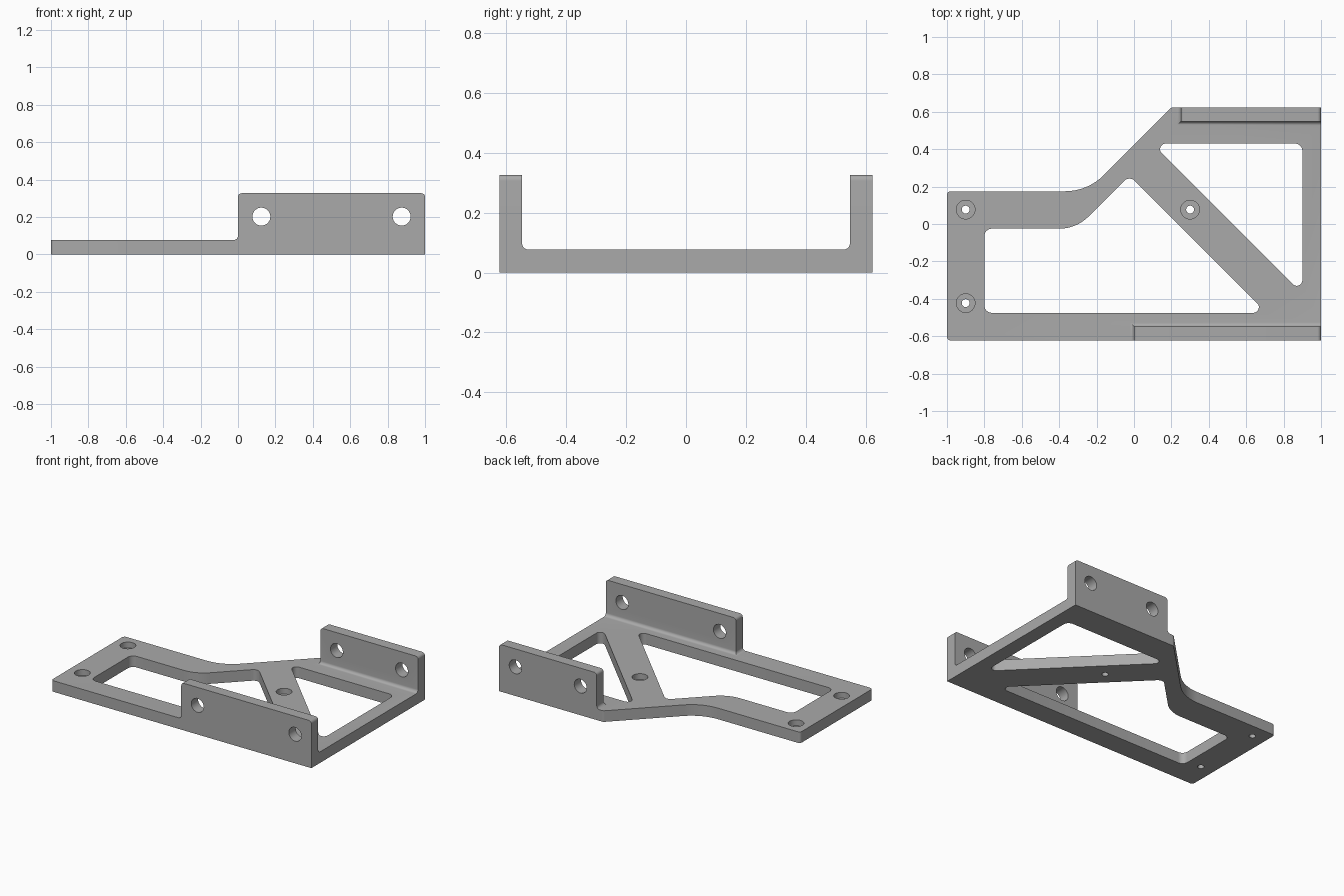
import bpy, bmesh, math
from mathutils import Vector

default = bpy.data.objects.get("Cube")
if default:
    bpy.data.objects.remove(default, do_unlink=True)

grey = bpy.data.materials.new("machined_grey")
grey.use_nodes = True
grey.diffuse_color = (0.4, 0.4, 0.4, 1)
grey.node_tree.nodes["Principled BSDF"].inputs["Base Color"].default_value = grey.diffuse_color

THICK, TOP, FRONT, BACK, WALL, FILLET = 0.077, 0.327, -0.623, 0.623, 0.075, 0.022


def rounded(corners, steps=8):
    """Closed outline from (x, y, radius) corners."""
    out = []
    for i, (x, y, r) in enumerate(corners):
        p = Vector((x, y))
        if r == 0:
            out.append(p)
            continue
        a = (Vector(corners[i - 1][:2]) - p).normalized()
        b = (Vector(corners[(i + 1) % len(corners)][:2]) - p).normalized()
        half = a.angle(b) / 2
        centre = p + (a + b).normalized() * (r / math.sin(half))
        start = p + a * (r / math.tan(half)) - centre
        end = p + b * (r / math.tan(half)) - centre
        sweep = math.pi - 2 * half
        for k in range(steps + 1):
            t = k / steps
            out.append(centre + (start * math.sin((1 - t) * sweep)
                                 + end * math.sin(t * sweep)) / math.sin(sweep))
    return out


def circle(x, y, r, n=32):
    return [Vector((x + r * math.cos(math.tau * i / n), y + r * math.sin(math.tau * i / n)))
            for i in range(n)]


def loft(name, rings):
    """Solid through a stack of matching rings of 3D points."""
    bm = bmesh.new()
    rows = [[bm.verts.new(p) for p in ring] for ring in rings]
    n = len(rows[0])
    for low, high in zip(rows, rows[1:]):
        for i in range(n):
            j = (i + 1) % n
            bm.faces.new((low[i], low[j], high[j], high[i]))
    bm.faces.new(rows[0])
    bm.faces.new(rows[-1])
    bmesh.ops.recalc_face_normals(bm, faces=bm.faces)
    mesh = bpy.data.meshes.new(name)
    bm.to_mesh(mesh)
    bm.free()
    mesh.materials.append(grey)
    obj = bpy.data.objects.new(name, mesh)
    bpy.context.collection.objects.link(obj)
    return obj


def prism_z(name, outline, z0, z1):
    return loft(name, [[(p.x, p.y, z) for p in outline] for z in (z0, z1)])


def prism_y(name, outline, y0, y1):
    return loft(name, [[(p.x, y, p.y) for p in outline] for y in (y0, y1)])


def combine(target, tool, operation):
    mod = target.modifiers.new("combine", "BOOLEAN")
    mod.operation, mod.object, mod.solver = operation, tool, "EXACT"
    bpy.context.view_layer.objects.active = target
    bpy.ops.object.modifier_apply(modifier=mod.name)
    bpy.data.objects.remove(tool, do_unlink=True)


# Base plate with its necked outline
bracket = prism_z("bracket", rounded([
    (-1, FRONT, 0.02), (1, FRONT, 0), (1, BACK, 0), (0.2, BACK, 0.02),
    (-0.248, 0.175, 0.29), (-1, 0.175, 0.02)]), 0, THICK)

# Lightening windows either side of the diagonal strut
windows = [
    [(-0.8, -0.475, 0.04), (0.71, -0.475, 0.03), (-0.024, 0.259, 0.04),
     (-0.308, -0.025, 0.22), (-0.8, -0.025, 0.04)],
    [(0.097, 0.43, 0.03), (0.9, -0.373, 0.03), (0.9, 0.43, 0.04)],
]
for corners in windows:
    combine(bracket, prism_z("window_cutter", rounded(corners), -0.1, 0.2), "DIFFERENCE")


def flange(x0, outer, inward):
    """Upright wall with rounded top corners and a filleted foot."""
    inner = outer + inward * WALL
    wall = prism_y("flange", rounded([
        (x0, 0.02, 0), (1, 0.02, 0), (1, TOP, 0.02), (x0, TOP, 0.02)]), outer, inner)
    combine(bracket, wall, "UNION")
    rings = [(0.04, FILLET)]
    for k in range(9):
        a = math.pi / 2 * k / 8
        rings.append((THICK + FILLET * (1 - math.cos(a)), FILLET * (1 - math.sin(a))))
    foot = loft("flange_foot", [
        [(x0 - d, outer, z), (1, outer, z), (1, inner + inward * d, z),
         (x0 - d, inner + inward * d, z)] for z, d in rings])
    combine(bracket, foot, "UNION")
    # Cross holes near both ends
    for x in (x0 + 0.125, 0.875):
        cutter = prism_y("cross_hole_cutter", circle(x, 0.202, 0.048),
                         outer - inward * 0.1, inner + inward * 0.1)
        combine(bracket, cutter, "DIFFERENCE")


flange(0, FRONT, 1)
flange(0.25, BACK, -1)

# Counterbored screw holes
for x, y in ((-0.9, 0.077), (-0.9, -0.423), (0.3, 0.077)):
    combine(bracket, prism_z("screw_cutter", circle(x, y, 0.021), -0.1, 0.2), "DIFFERENCE")
    combine(bracket, prism_z("head_cutter", circle(x, y, 0.05), 0.037, 0.2), "DIFFERENCE")

bpy.ops.object.select_all(action="DESELECT")
bracket.select_set(True)
bpy.context.view_layer.objects.active = bracket
bpy.ops.object.shade_smooth_by_angle(angle=math.radians(30))
